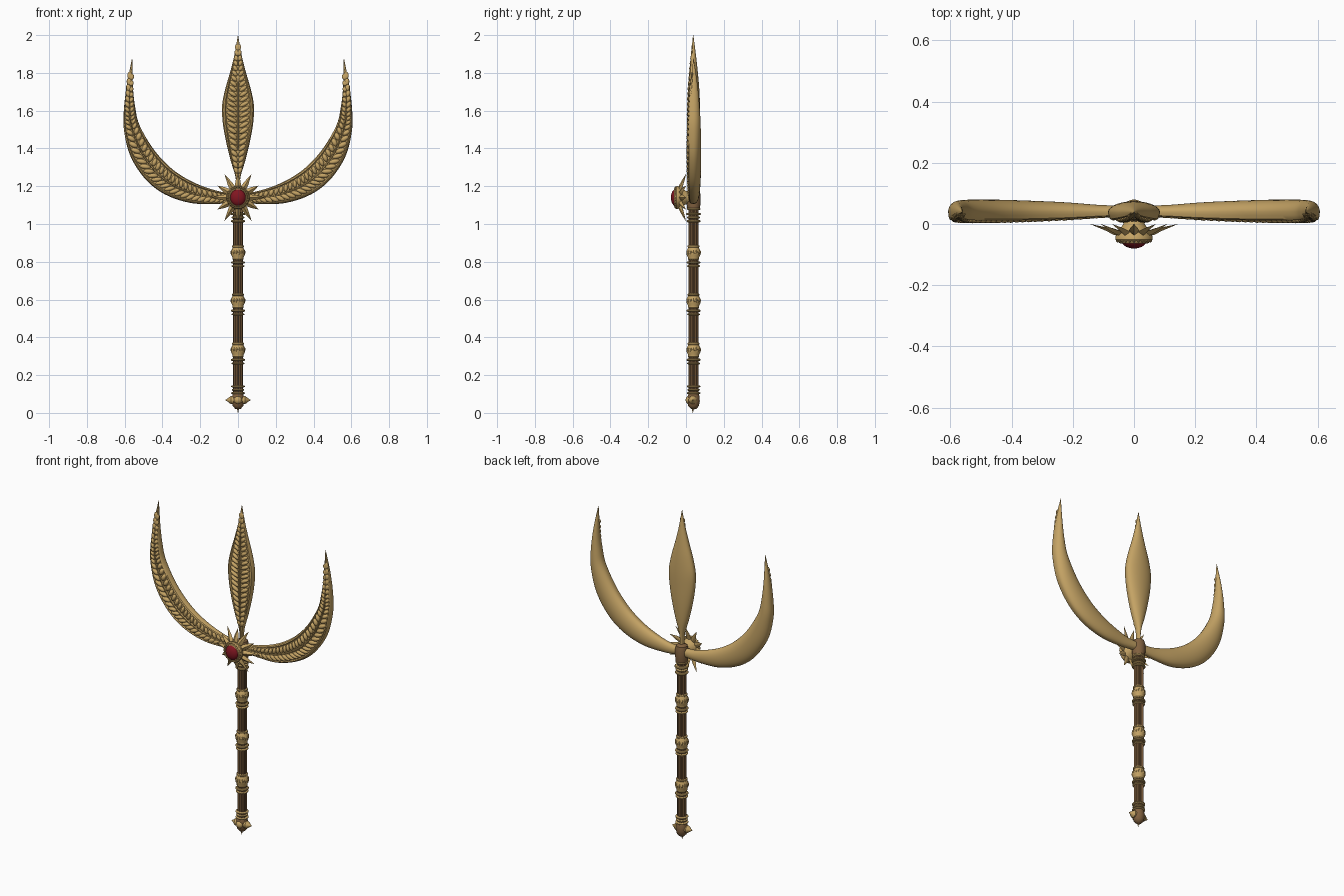
import bpy, bmesh, math
from mathutils import Vector, Matrix

if "Cube" in bpy.data.objects:
    bpy.data.objects.remove(bpy.data.objects["Cube"])

CY = 0.04      # depth of the shaft axis
HZ = 1.14      # height of the sunburst centre


def material(name, rgb):
    m = bpy.data.materials.new(name)
    m.diffuse_color = (*rgb, 1)
    m.use_nodes = True
    m.node_tree.nodes["Principled BSDF"].inputs["Base Color"].default_value = m.diffuse_color
    return m


GOLD = material("gold", (0.56, 0.37, 0.13))
WOOD = material("dark_wood", (0.22, 0.12, 0.05))
RED = material("red_gem", (0.22, 0.008, 0.015))


def finish(name, bm, mat, angle=35):
    bmesh.ops.remove_doubles(bm, verts=bm.verts, dist=0.00005)
    bmesh.ops.recalc_face_normals(bm, faces=bm.faces)
    me = bpy.data.meshes.new(name)
    bm.to_mesh(me)
    bm.free()
    ob = bpy.data.objects.new(name, me)
    bpy.context.collection.objects.link(ob)
    me.materials.append(mat)
    bpy.ops.object.select_all(action='DESELECT')
    ob.select_set(True)
    bpy.context.view_layer.objects.active = ob
    bpy.ops.object.shade_smooth_by_angle(angle=math.radians(angle))
    return ob


def loft(bm, rings):
    rows = [[bm.verts.new(p) for p in r] for r in rings]
    n = len(rows[0])
    for a, b in zip(rows, rows[1:]):
        for i in range(n):
            j = (i + 1) % n
            bm.faces.new((a[i], a[j], b[j], b[i]))
    bm.faces.new(rows[0])
    bm.faces.new(rows[-1])


def lathe(bm, profile, sides=24, flute=0.0, mat=None):
    """Revolve (radius, height) about z, then place with a matrix."""
    mat = mat or Matrix.Translation((0, CY, 0))
    rings = []
    for r, z in profile:
        ring = []
        for i in range(sides):
            a = math.tau * i / sides
            q = r * (1 - flute * (i % 2))
            ring.append(mat @ Vector((q * math.cos(a), q * math.sin(a), z)))
        rings.append(ring)
    loft(bm, rings)


def blob(bm, centre, axes, subdiv=2):
    """Ellipsoid with three given half-axis vectors."""
    m = Matrix([axes[0], axes[1], axes[2]]).transposed().to_4x4()
    bmesh.ops.create_icosphere(bm, subdivisions=subdiv, radius=1,
                               matrix=Matrix.Translation(centre) @ m)


def spline(pts, t):
    """Smooth interpolation through pts, t in 0..1."""
    pts = [Vector(p) for p in pts]
    f = t * (len(pts) - 1)
    i = min(int(f), len(pts) - 2)
    u = f - i
    p1, p2 = pts[i], pts[i + 1]
    p0 = pts[i - 1] if i else p1 * 2 - p2
    p3 = pts[i + 2] if i + 2 < len(pts) else p2 * 2 - p1
    return 0.5 * (2 * p1 + (p2 - p0) * u + (2 * p0 - 5 * p1 + 4 * p2 - p3) * u * u
                  + (3 * p1 - p0 - 3 * p2 + p3) * u ** 3)


# blade section: rounded back, rimmed and recessed front
HALF = [(0.97, -0.3), (0.92, -0.6), (0.82, -0.72), (0.74, -0.5), (0.4, -0.55), (0.07, -0.55), (0.04, -0.8)]
SECTION = [(math.cos(math.pi * k / 14), math.sin(math.pi * k / 14)) for k in range(15)]
SECTION += [(-u, v) for u, v in HALF] + HALF[::-1]


def blade(name, table, rows, cy, sign=1, t0=0.08, t1=0.93):
    """table rows: inner x, inner z, outer x, outer z, half depth."""
    def at(t, u, v):
        ix, iz, ox, oz, d = spline(table, t)
        w = (1 + u) / 2
        return Vector((sign * (ix + (ox - ix) * w), cy + v * max(d, 0.0005), iz + (oz - iz) * w))
    bm = bmesh.new()
    loft(bm, [[at(k / 48, u, v) for u, v in SECTION] for k in range(49)])
    finish(name, bm, GOLD)
    # engraved barbs, in two rows beside the midrib
    bm = bmesh.new()
    for k in range(rows):
        t = t0 + (t1 - t0) * k / (rows - 1)
        dt = (t1 - t0) / rows
        for s in (-1, 1):
            c = at(t, s * 0.4, -0.58)
            along = at(t + dt / 2, s * 0.4, -0.58) - at(t - dt / 2, s * 0.4, -0.58)
            side = at(t, s * 0.72, -0.58) - c
            a = side + along * 0.55
            b = a.cross(Vector((0, 1, 0))).normalized() * along.length * 0.42
            blob(bm, c, (a, b, Vector((0, (at(t, 0, 1) - at(t, 0, 0)).y * 0.36, 0))))
    finish(name + "_barbs", bm, GOLD, 50)


# side prongs
HORN = [(0.02, 1.165, 0.02, 1.115, 0.02), (0.095, 1.172, 0.12, 1.106, 0.022),
        (0.20, 1.205, 0.254, 1.112, 0.031), (0.29, 1.25, 0.387, 1.157, 0.036),
        (0.37, 1.31, 0.49, 1.237, 0.039), (0.45, 1.40, 0.57, 1.36, 0.04),
        (0.52, 1.52, 0.604, 1.50, 0.038), (0.543, 1.61, 0.604, 1.607, 0.033),
        (0.556, 1.72, 0.588, 1.74, 0.022), (0.56, 1.877, 0.561, 1.877, 0.001)]
for side, s in (("right", 1), ("left", -1)):
    blade("prong_" + side, HORN, 34, 0.04, s)

# centre leaf blade
LEAF = [(-w, z, w, z, d) for z, w, d in
        ((1.14, 0.010, 0.015), (1.24, 0.012, 0.017), (1.34, 0.040, 0.028), (1.44, 0.064, 0.034),
         (1.54, 0.081, 0.036), (1.63, 0.084, 0.036), (1.72, 0.066, 0.032), (1.81, 0.040, 0.024),
         (1.90, 0.018, 0.014), (2.0, 0.0005, 0.001))]
blade("centre_blade", LEAF, 24, 0.038, 1, 0.16, 0.93)

# fluted shaft with its rounded top and lower caps
bm = bmesh.new()
lathe(bm, [(0.027, 0.08), (0.027, 1.1)], 24, 0.16)
finish("shaft", bm, WOOD, 20)
bm = bmesh.new()
lathe(bm, [(0.02, 1.07), (0.034, 1.085), (0.037, 1.11), (0.037, 1.155), (0.031, 1.178), (0.012, 1.188), (0.001, 1.19)])
finish("shaft_top_cap", bm, WOOD)
bm = bmesh.new()
lathe(bm, [(0.001, 0.018), (0.015, 0.022), (0.028, 0.036), (0.033, 0.06), (0.032, 0.085), (0.026, 0.105)])
finish("pommel_core", bm, WOOD)


def ring(bm, z, r=0.037, h=0.009):
    lathe(bm, [(0.02, z - h), (r - 0.004, z - h * 0.8), (r, z - h * 0.3), (r, z + h * 0.3),
               (r - 0.004, z + h * 0.8), (0.02, z + h)])


# three ornamented grips
for n, z in enumerate((0.335, 0.595, 0.85)):
    bm = bmesh.new()
    lathe(bm, [(0.022, z - 0.045), (0.03, z - 0.036), (0.03, z - 0.026), (0.036, z - 0.014), (0.037, z),
               (0.034, z + 0.014), (0.028, z + 0.025), (0.031, z + 0.028), (0.031, z + 0.035), (0.022, z + 0.04)])
    for k in range(14):
        a = math.tau * k / 14
        blob(bm, Vector((0.034 * math.cos(a), CY + 0.034 * math.sin(a), z)),
             (Vector((0.006, 0, 0)), Vector((0, 0.006, 0)), Vector((0, 0, 0.014))), 1)
    ring(bm, z - 0.054, 0.037, 0.007)
    ring(bm, z - 0.073, 0.034, 0.006)
    finish("grip_band_%d" % (n + 1), bm, GOLD)

# collars at both ends of the shaft
bm = bmesh.new()
for z, r in ((0.105, 0.036), (0.122, 0.033), (0.14, 0.036)):
    ring(bm, z, r, 0.006)
finish("lower_collar", bm, GOLD)
bm = bmesh.new()
for z, r in ((1.015, 0.037), (1.034, 0.034), (1.053, 0.04), (1.08, 0.036)):
    ring(bm, z, r, 0.007)
finish("upper_collar", bm, GOLD)

# pommel studs: two side spikes, a front knob and a bottom point
bm = bmesh.new()
spike = [(0.021, 0.022), (0.022, 0.036), (0.017, 0.044), (0.009, 0.054), (0.001, 0.067)]
for s in (-1, 1):
    lathe(bm, spike, 14, 0, Matrix.Translation((0, CY - 0.004, 0.068)) @ Matrix.Rotation(s * math.pi / 2, 4, 'Y'))
lathe(bm, [(0.022, -0.03), (0.018, -0.018), (0.009, 0), (0.004, 0.012), (0.001, 0.028)], 14, 0,
      Matrix.Translation((0, CY - 0.004, 0.028)) @ Matrix.Rotation(math.pi, 4, 'X'))
blob(bm, Vector((0, 0.015, 0.068)), (Vector((0.022, 0, 0)), Vector((0, 0.018, 0)), Vector((0, 0, 0.022))))
finish("pommel_studs", bm, GOLD)

# sunburst rays, swept back from the bezel
bm = bmesh.new()
for k in range(12):
    a = math.tau * k / 12
    out = Vector((math.cos(a), 0, math.sin(a)))
    tan = Vector((-math.sin(a), 0, math.cos(a)))
    R = 0.143 if k % 2 == 0 else 0.125
    c = Vector((0, 0, HZ))
    def section(r, w, y, h):
        p = c + out * r
        return [p + tan * w + Vector((0, y, 0)), p + Vector((0, y - h, 0)),
                p - tan * w + Vector((0, y, 0)), p + Vector((0, y + 0.3 * h, 0))]
    loft(bm, [section(0.035, 0.010, -0.03, 0.012), section(0.065, 0.0165, -0.022, 0.014),
              section(0.09, 0.0125, -0.014, 0.009), section(R, 0.0004, 0.0, 0.0004)])
finish("sunburst_rays", bm, GOLD, 20)

# hub, bezel and beads around the gem
FRONT = Matrix.Translation((0, 0, HZ)) @ Matrix.Rotation(math.pi / 2, 4, 'X')
bm = bmesh.new()
lathe(bm, [(0.03, -0.03), (0.035, 0.0), (0.05, 0.022), (0.06, 0.04), (0.061, 0.05), (0.056, 0.056),
           (0.052, 0.05), (0.048, 0.062), (0.044, 0.064), (0.04, 0.055)], 36, 0, FRONT)
for k in range(24):
    a = math.tau * k / 24
    blob(bm, Vector((0.054 * math.cos(a), -0.055, HZ + 0.054 * math.sin(a))),
         (Vector((0.0055, 0, 0)), Vector((0, 0.0055, 0)), Vector((0, 0, 0.0055))), 1)
finish("gem_setting", bm, GOLD)

# gem
bm = bmesh.new()
blob(bm, Vector((0, -0.054, HZ)), (Vector((0.041, 0, 0)), Vector((0, 0.026, 0)), Vector((0, 0, 0.045))), 4)
finish("gem", bm, RED)
